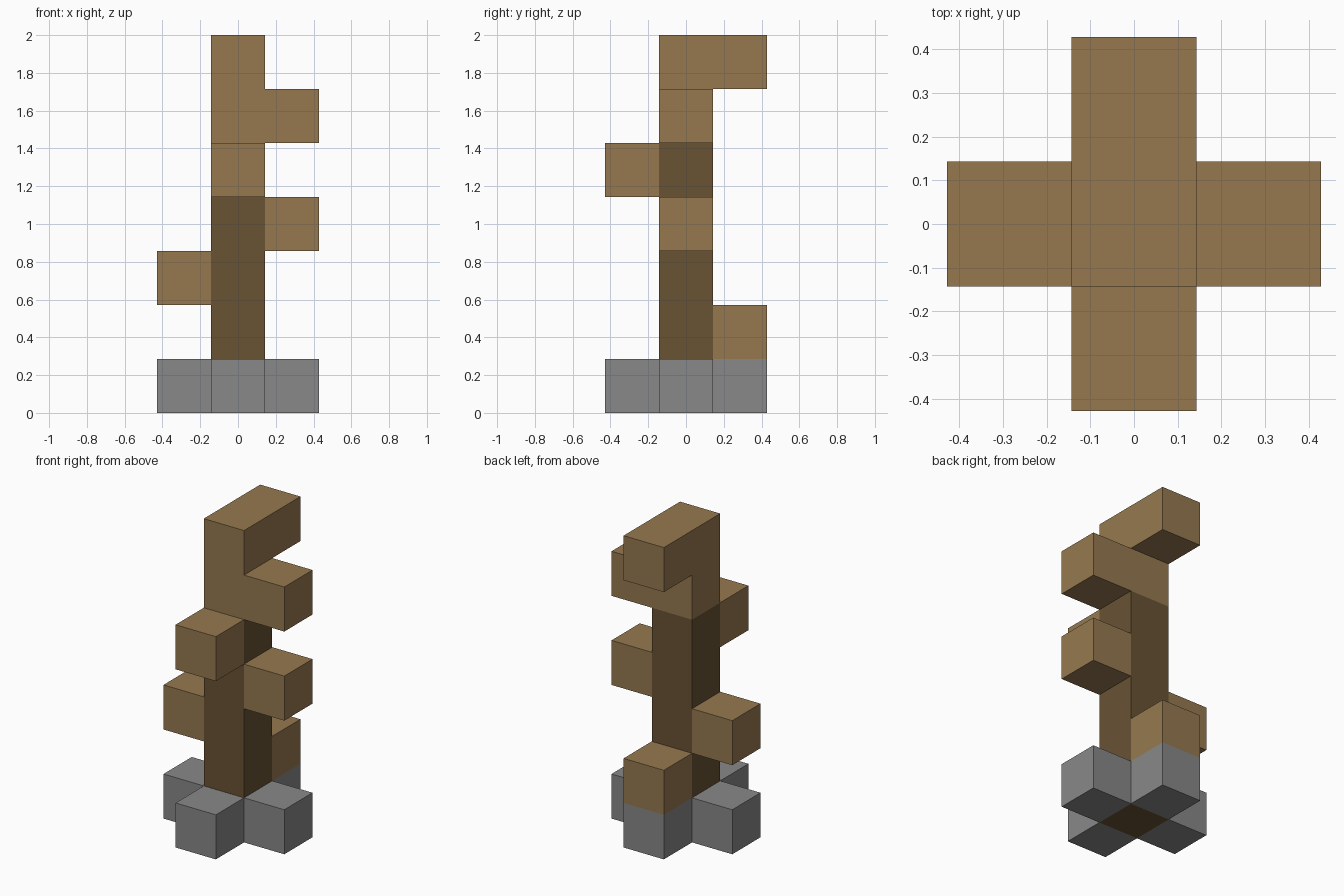
import bpy
import bmesh
from mathutils import Matrix, Vector

cube = bpy.data.objects.get("Cube")
if cube:
    bpy.data.objects.remove(cube, do_unlink=True)

U = 2 / 7  # edge of one block


def material(name, rgb):
    mat = bpy.data.materials.new(name)
    mat.use_nodes = True
    mat.diffuse_color = (*rgb, 1)
    bsdf = mat.node_tree.nodes["Principled BSDF"]
    bsdf.inputs["Base Color"].default_value = (*rgb, 1)
    bsdf.inputs["Roughness"].default_value = 0.9
    return mat


light_wood = material("light_wood", (0.305, 0.191, 0.080))
dark_wood = material("dark_wood", (0.138, 0.085, 0.034))
stone = material("grey_stone", (0.246, 0.246, 0.246))


def beam(name, start, end, mat):
    """Box spanning whole blocks from cell start to cell end, layers counted from the ground."""
    a, b = Vector(start), Vector(end)
    centre = (a + b) / 2 + Vector((0, 0, 0.5))
    size = b - a + Vector((1, 1, 1))
    bm = bmesh.new()
    bmesh.ops.create_cube(bm, size=1)
    bm.transform(Matrix.Diagonal((*(size * U), 1)))
    mesh = bpy.data.meshes.new(name)
    bm.to_mesh(mesh)
    bm.free()
    mesh.materials.append(mat)
    obj = bpy.data.objects.new(name, mesh)
    obj.location = centre * U
    bpy.context.collection.objects.link(obj)
    return obj


# Central post, reaching down through the base
beam("post", (0, 0, 0), (0, 0, 4), dark_wood)

# Stone blocks in a cross around the foot of the post
for side, (x, y) in {"left": (1, 0), "right": (-1, 0),
                     "front": (0, -1), "back": (0, 1)}.items():
    beam("base_" + side, (x, y, 0), (x, y, 0), stone)

# Step blocks winding up the post
beam("step_back", (0, 1, 1), (0, 1, 1), light_wood)
beam("step_right", (-1, 0, 2), (-1, 0, 2), light_wood)
beam("step_left", (1, 0, 3), (1, 0, 3), light_wood)
beam("step_front", (0, -1, 4), (0, -1, 4), light_wood)

# Two crossed beams at the top
beam("upper_beam_left", (0, 0, 5), (1, 0, 5), light_wood)
beam("top_beam_back", (0, 0, 6), (0, 1, 6), light_wood)
